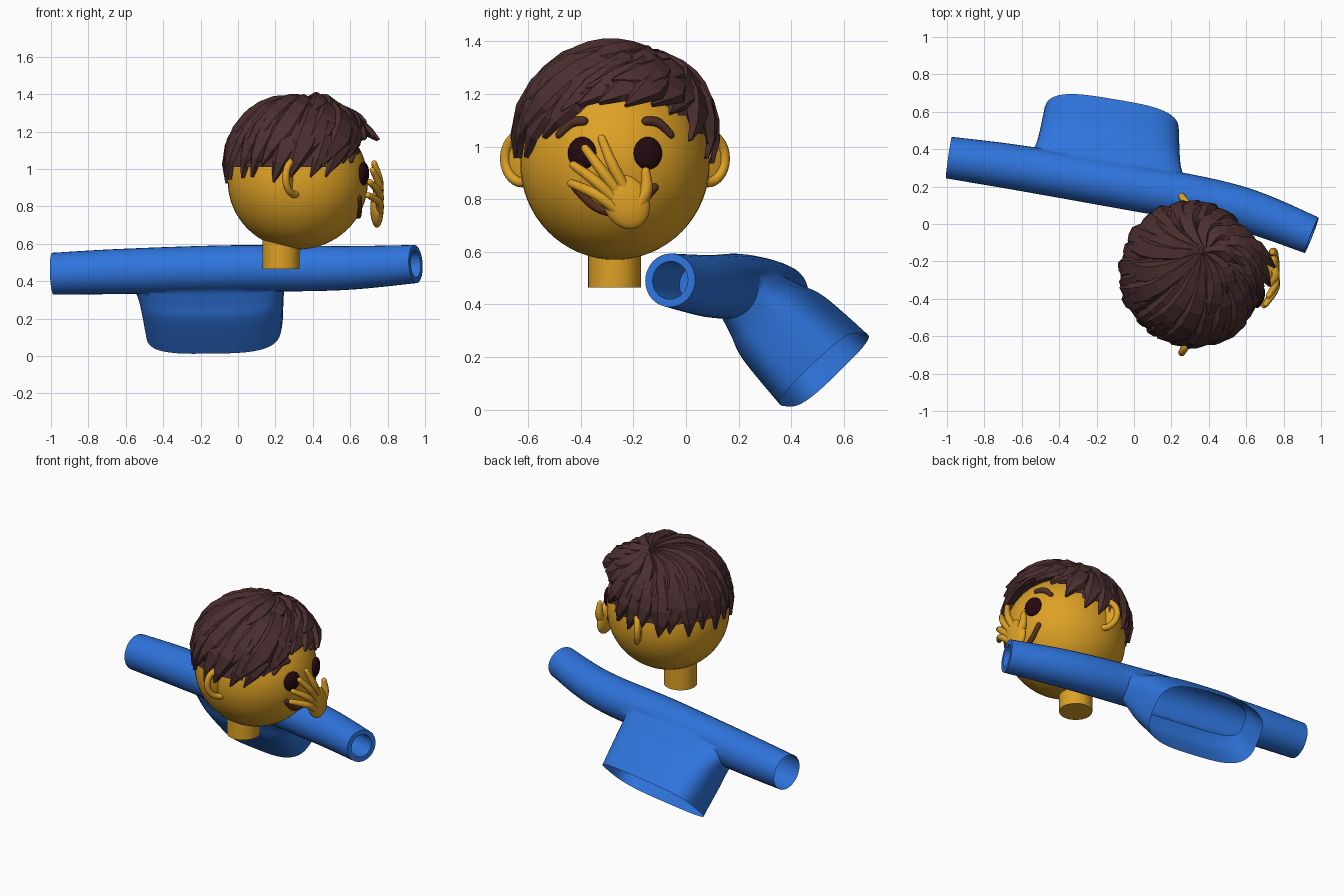
import bpy, bmesh, math, random
from mathutils import Vector, Matrix

if "Cube" in bpy.data.objects:
    bpy.data.objects.remove(bpy.data.objects["Cube"])

random.seed(4)


def material(name, rgb):
    m = bpy.data.materials.new(name)
    m.diffuse_color = (*rgb, 1)
    m.use_nodes = True
    m.node_tree.nodes["Principled BSDF"].inputs["Base Color"].default_value = m.diffuse_color
    return m


SKIN = material("golden skin", (0.73, 0.36, 0.019))
BLUE = material("shirt blue", (0.028, 0.175, 0.72))
HAIR = material("dark brown hair", (0.072, 0.028, 0.029))
EYE = material("eye black", (0.017, 0.003, 0.005))
BROW = material("brow brown", (0.085, 0.028, 0.022))
MOUTH = material("mouth brown", (0.11, 0.03, 0.012))

HEAD = Vector((0.32, -0.27, 0.935))
RAD = Vector((0.375, 0.36, 0.365))


def finish(name, bm, mat, smooth=40):
    bmesh.ops.recalc_face_normals(bm, faces=bm.faces)
    me = bpy.data.meshes.new(name)
    bm.to_mesh(me)
    bm.free()
    ob = bpy.data.objects.new(name, me)
    bpy.context.collection.objects.link(ob)
    me.materials.append(mat)
    if smooth:
        bpy.ops.object.select_all(action='DESELECT')
        ob.select_set(True)
        bpy.context.view_layer.objects.active = ob
        bpy.ops.object.shade_smooth_by_angle(angle=math.radians(smooth))
    return ob


def loft(bm, rings):
    """Bridge rings of points and cap both ends."""
    vs = [[bm.verts.new(p) for p in r] for r in rings]
    n = len(vs[0])
    for a, b in zip(vs, vs[1:]):
        for i in range(n):
            j = (i + 1) % n
            bm.faces.new((a[i], a[j], b[j], b[i]))
    bm.faces.new(vs[0][::-1])
    bm.faces.new(vs[-1])


def spline(pts, steps):
    """Catmull-Rom interpolation of tuples."""
    p = [pts[0]] + list(pts) + [pts[-1]]
    out = []
    for k in range(1, len(p) - 2):
        for s in range(steps):
            t = s / steps
            out.append(tuple(0.5 * (2 * b + (c - a) * t + (2*a - 5*b + 4*c - d) * t*t
                                    + (3*b - a - 3*c + d) * t**3)
                             for a, b, c, d in zip(*p[k - 1:k + 3])))
    return out + [tuple(pts[-1])]


def tube(bm, pts, steps=5, sides=12, ref=(1, 0, 0), rounded=True):
    """Sweep a circle along (x, y, z, radius) points."""
    path = spline(pts, steps)
    c = [Vector(q[:3]) for q in path]
    r = [q[3] for q in path]
    tan = [(c[min(i + 1, len(c) - 1)] - c[max(i - 1, 0)]).normalized() for i in range(len(c))]
    st = list(zip(c, tan, r))
    if rounded:
        def dome(k, sgn):
            return [(c[k] + tan[k] * sgn * r[k] * math.sin(a), tan[k], r[k] * math.cos(a))
                    for a in (0.5, 1.0, 1.4)]
        st = dome(0, -1)[::-1] + st + dome(-1, 1)
    rings = []
    for o, t, rad in st:
        u = t.cross(Vector(ref)).normalized()
        v = t.cross(u)
        rings.append([o + rad * (u * math.cos(a) + v * math.sin(a))
                      for a in (2 * math.pi * i / sides for i in range(sides))])
    loft(bm, rings)
    return tan


def ellipsoid(bm, loc, size, rot=Matrix(), seg=24):
    m = Matrix.Translation(loc) @ rot @ Matrix.Diagonal((*size, 1))
    return bmesh.ops.create_uvsphere(bm, u_segments=seg, v_segments=seg * 2 // 3, radius=1, matrix=m)


def face_x(y, z, off=0.0):
    """Front surface of the head at a given y and z."""
    q = 1 - ((y - HEAD.y) / RAD.y) ** 2 - ((z - HEAD.z) / RAD.z) ** 2
    return HEAD.x + RAD.x * math.sqrt(max(q, 0)) + off


# Shirt: sleeves and torso joined, ends opened
L_END, R_END = Vector((-0.99, 0.355, 0.44)), Vector((0.95, -0.06, 0.492))
bm = bmesh.new()
tan = tube(bm, [(*L_END, 0.112), (-0.6, 0.298, 0.453, 0.121), (0.0, 0.195, 0.468, 0.125),
                (0.55, 0.088, 0.47, 0.118), (*R_END, 0.102)], 8, 32, (0, 0, 1), False)
shirt = finish("shirt", bm, BLUE, 0)

a = Vector((0.985, -0.165, 0.012)).normalized()
start, end = Vector((-0.15, 0.222, 0.465)), Vector((-0.125, 0.525, 0.152))
d = (end - start)
d = (d - a * d.dot(a)).normalized()
b = d.cross(a)
bm = bmesh.new()
rings = []
for t, w, h in spline([(0, 0.45, 0.10), (0.28, 0.405, 0.145), (0.5, 0.385, 0.18), (1, 0.365, 0.2)], 5):
    ring = []
    for i in range(56):
        q = 2 * math.pi * i / 56
        cq, sq = math.cos(q), math.sin(q)
        ring.append(start.lerp(end, t) + a * w * math.copysign(abs(cq) ** 0.6, cq)
                    + b * h * math.copysign(abs(sq) ** 0.6, sq))
    rings.append(ring)
loft(bm, rings)
torso = finish("torso_helper", bm, BLUE, 0)
mod = shirt.modifiers.new("join", 'BOOLEAN')
mod.operation, mod.object, mod.solver = 'UNION', torso, 'EXACT'
bpy.context.view_layer.update()
joined = shirt.evaluated_get(bpy.context.evaluated_depsgraph_get())
bm = bmesh.new()
bm.from_mesh(joined.to_mesh())
bpy.data.objects.remove(torso)
bpy.data.objects.remove(shirt)


def caps(p, n, reach):
    return [f for f in bm.faces if abs(f.normal.dot(n)) > 0.98
            and all(abs((v.co - p).dot(n)) < 0.006 and (v.co - p).length < reach for v in f.verts)]


bm.normal_update()
bmesh.ops.delete(bm, geom=caps(L_END, tan[0], 0.15) + caps(end, d, 0.6), context='FACES')
cuff = caps(R_END, tan[-1], 0.15)
bmesh.ops.inset_region(bm, faces=cuff, thickness=0.03)
res = bmesh.ops.extrude_face_region(bm, geom=cuff)
bmesh.ops.translate(bm, vec=-tan[-1] * 0.28,
                    verts=[v for v in res["geom"] if isinstance(v, bmesh.types.BMVert)])
bmesh.ops.delete(bm, geom=[f for f in cuff if f.is_valid], context='FACES')
finish("shirt", bm, BLUE, 50)

# Head and neck
bm = bmesh.new()
ellipsoid(bm, HEAD, RAD, seg=48)
finish("head", bm, SKIN)
bm = bmesh.new()
bmesh.ops.create_cone(bm, cap_ends=True, segments=32, radius1=0.1, radius2=0.1, depth=0.18,
                      matrix=Matrix.Translation((0.23, -0.272, 0.555)))
finish("neck", bm, SKIN)

# Ears, eyes and brows on both sides
for s, side in ((-1, "right"), (1, "left")):
    bm = bmesh.new()
    rim = []
    for deg in range(-105, 106, 30):
        q = math.radians(deg)
        rim.append((0.305 - 0.05 * math.cos(q), HEAD.y + s * (0.35 + 0.068 * math.cos(q)),
                    0.955 + 0.092 * math.sin(q), 0.019))
    tube(bm, rim, 3)
    ellipsoid(bm, (0.272, HEAD.y + s * 0.37, 0.955), (0.014, 0.065, 0.09),
              Matrix.Rotation(s * 0.5, 4, 'Z'), 16)
    finish(side + "_ear", bm, SKIN)

    bm = bmesh.new()
    y, z = HEAD.y + s * 0.125, 0.975
    ellipsoid(bm, (face_x(y, z, 0.003), y, z), (0.024, 0.057, 0.062), Matrix.Rotation(s * 0.33, 4, 'Z'))
    finish(side + "_eye", bm, EYE)

    bm = bmesh.new()
    tube(bm, [(face_x(HEAD.y + s * o, h, 0.004), HEAD.y + s * o, h, r) for o, h, r in
              ((0.118, 1.097, 0.017), (0.165, 1.09, 0.019), (0.213, 1.045, 0.014))])
    finish(side + "_brow", bm, BROW)

# Mouth
bm = bmesh.new()
tube(bm, [(face_x(y, z), y, z, 0.016) for y, z in
          ((-0.42, 0.845), (-0.35, 0.775), (-0.27, 0.75), (-0.19, 0.775), (-0.12, 0.845))])
finish("mouth", bm, MOUTH)

# Hand covering the face
bm = bmesh.new()
ellipsoid(bm, (0.743, -0.228, 0.79), (0.036, 0.086, 0.108), Matrix.Rotation(0.45, 4, 'X'))
for y0, z0, x1, y1, z1 in ((-0.25, 0.86, 0.728, -0.32, 1.03), (-0.275, 0.85, 0.72, -0.383, 0.993),
                           (-0.285, 0.825, 0.705, -0.428, 0.93), (-0.28, 0.79, 0.695, -0.435, 0.86)):
    tube(bm, [(0.748, y0 + 0.03, z0 - 0.04, 0.022), (0.757, y0 * 0.6 + y1 * 0.4, z0 * 0.6 + z1 * 0.4, 0.021),
              (x1, y1, z1, 0.016)])
tube(bm, [(0.745, -0.19, 0.77, 0.03), (0.745, -0.152, 0.835, 0.025), (0.74, -0.153, 0.907, 0.016)])
finish("hand", bm, SKIN)


# Hair: cap cut along the hairline, covered by pointed locks
def hairline(phi):
    return 5 + 32 * min(1, max(0, (68 - abs(phi)) / 36))


bm = bmesh.new()
ellipsoid(bm, HEAD, RAD * 1.07, seg=48)
low = []
for f in bm.faces:
    p = f.calc_center_median() - HEAD
    p = Vector((p.x / RAD.x, p.y / RAD.y, p.z / RAD.z)).normalized()
    if math.degrees(math.asin(p.z)) < hairline(math.degrees(math.atan2(p.y, p.x))) + 7:
        low.append(f)
bmesh.ops.delete(bm, geom=low, context='FACES')
finish("hair_cap", bm, HAIR, 0)

CROWN = Vector((0.12, 0.28, 1)).normalized()


def lock(bm, phi, el, width, lift=0.0, flare=0.0, swirl=0.18):
    p, e = math.radians(phi), math.radians(el)
    tip = Vector((math.cos(p) * math.cos(e), math.sin(p) * math.cos(e), math.sin(e)))
    side = CROWN.cross(tip).normalized()
    path = []
    for i in range(8):
        t = i / 7
        q = (CROWN.slerp(tip, t) + side * swirl * math.sin(math.pi * t)).normalized()
        r = 1.13 + lift - 0.09 * t * t + 0.06 * math.sin(math.pi * t) + flare * t * t
        path.append(Vector((q.x * RAD.x, q.y * RAD.y, q.z * RAD.z)) * r)
    rings = []
    for i, c in enumerate(path):
        t = i / 7
        out = c.normalized()
        along = (path[min(i + 1, 7)] - path[max(i - 1, 0)]).normalized()
        w = width * (0.35 + 0.9 * t if t < 0.7 else 0.98 * (1.02 - t) / 0.32)
        h = 0.028 * (1.05 - t ** 3)
        u = along.cross(out).normalized()
        rings.append([HEAD + c + u * w - out * 0.012, HEAD + c + u * w * 0.35 + out * h,
                      HEAD + c - u * w * 0.75 + out * h * 0.4, HEAD + c - u * w - out * 0.02])
    loft(bm, rings)


bm = bmesh.new()
for i in range(24):
    phi = -172 + i * 15 + random.uniform(-3, 3)
    front = max(0, 1 - abs(phi) / 48)
    lock(bm, phi, hairline(phi) - random.uniform(1, 7) - 5 * front, 0.075 + random.uniform(-0.01, 0.012),
         random.uniform(0, 0.03), 0.3 * front)
finish("hair_outer_locks", bm, HAIR, 0)

bm = bmesh.new()
for i in range(15):
    phi = -165 + i * 24 + random.uniform(-5, 5)
    front = max(0, 1 - abs(phi) / 50)
    lock(bm, phi, hairline(phi) + random.uniform(6, 20) - 8 * front, 0.082, 0.045, 0.02 + 0.22 * front, 0.25)
for phi, el in ((-35, 62), (-75, 55), (10, 58)):
    lock(bm, phi, el, 0.06, 0.07, 0.12, 0.1)
finish("hair_top_locks", bm, HAIR, 0)
